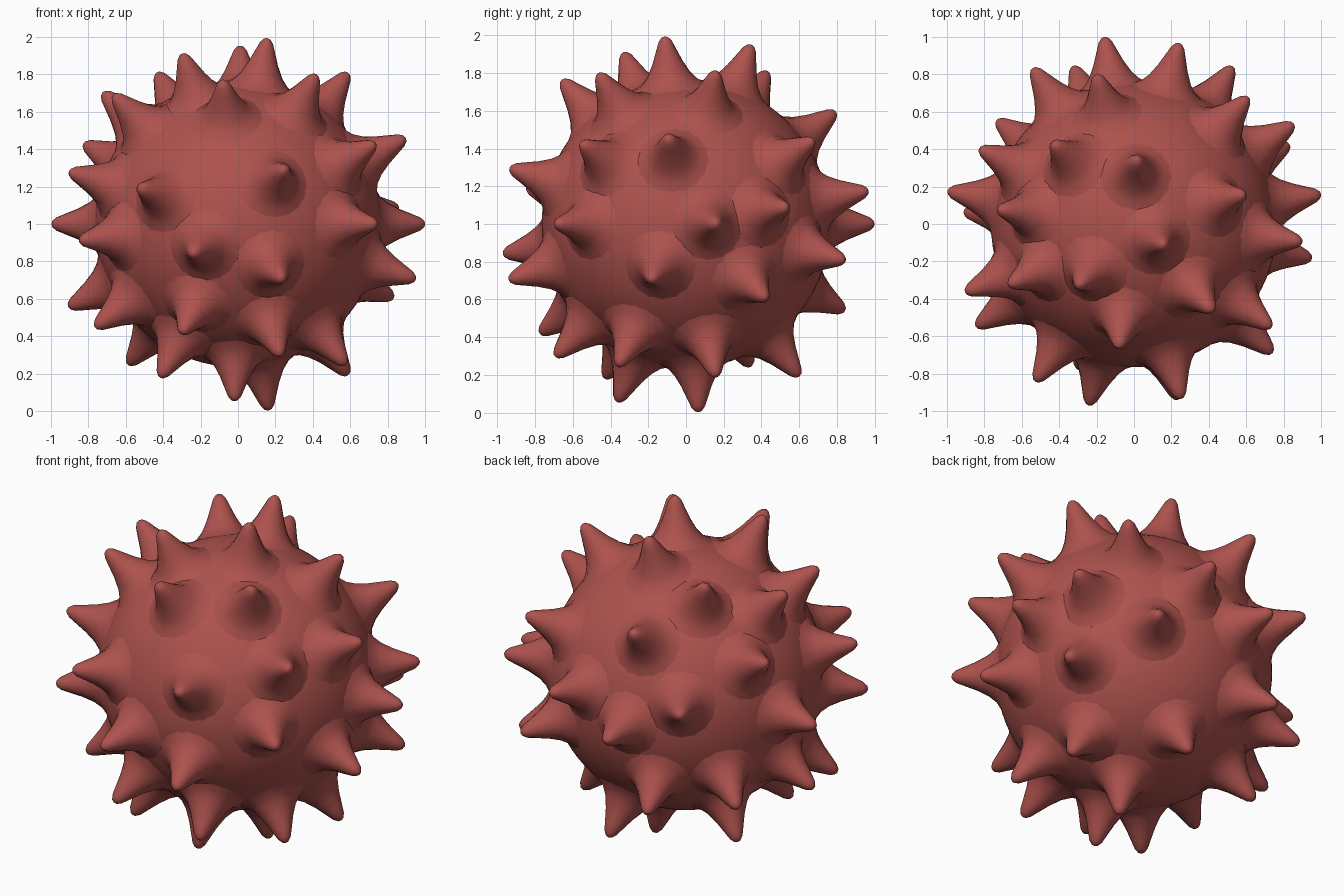
import bpy
import bmesh
from math import radians, cos, sin, pi
from mathutils import Vector

default_cube = bpy.data.objects.get("Cube")
if default_cube:
    bpy.data.objects.remove(default_cube, do_unlink=True)

CENTRE = Vector((0, 0, 1))
BODY_RADIUS = 0.765

# Single brick red colour
red = bpy.data.materials.new("brick_red")
red.use_nodes = True
colour = (0.42, 0.085, 0.075, 1)
red.diffuse_color = colour
shader = next(n for n in red.node_tree.nodes if n.type == "BSDF_PRINCIPLED")
shader.inputs["Base Color"].default_value = colour
shader.inputs["Roughness"].default_value = 0.7


def finish_mesh(bm, name):
    """Turn a bmesh into a smooth, coloured mesh."""
    bmesh.ops.recalc_face_normals(bm, faces=bm.faces)
    for face in bm.faces:
        face.smooth = True
    mesh = bpy.data.meshes.new(name)
    bm.to_mesh(mesh)
    bm.free()
    mesh.materials.append(red)
    return mesh


def place(name, mesh):
    obj = bpy.data.objects.new(name, mesh)
    obj.location = CENTRE
    bpy.context.collection.objects.link(obj)
    return obj


def spike_mesh(profile, sides=16):
    """Lathe a flared spike around z; its origin is the centre of the body."""
    bm = bmesh.new()
    verts = [bm.verts.new((radius, 0, height)) for radius, height in profile]
    edges = [bm.edges.new(pair) for pair in zip(verts, verts[1:])]
    bmesh.ops.spin(bm, geom=verts + edges, cent=(0, 0, 0), axis=(0, 0, 1),
                   angle=2 * pi, steps=sides, use_merge=True)
    bmesh.ops.remove_doubles(bm, verts=bm.verts, dist=0.0005)
    return finish_mesh(bm, "spike")


# Round body
body_bm = bmesh.new()
bmesh.ops.create_icosphere(body_bm, subdivisions=5, radius=BODY_RADIUS)
place("body", finish_mesh(body_bm, "body"))

# Spike outline: wide foot that melts into the body, rounded tip
spike = spike_mesh([(0.2, 0.735), (0.15, 0.765), (0.115, 0.807), (0.082, 0.87),
                    (0.054, 0.94), (0.036, 0.985), (0.018, 1.007), (0, 1.013)])

# Spike directions in degrees: (azimuth from +x, elevation)
directions = {
    "top_spike": [
        (-36, 79), (88, 70), (-132, 64), (-48, 52), (15, 53), (135, 53),
        (-97, 49), (174, 44), (-154, 43), (104, 36)],
    "upper_spike": [
        (-6, 27), (-37, 25), (-75, 17), (-122, 11), (154, 25), (-158, 16),
        (48, 26), (76, 10), (123, 11), (32, 5)],
    "middle_spike": [
        (170, 0), (-147, -5), (-104, -9), (-43, 0), (9, 0), (99, 0), (58, -11)],
    "lower_spike": [
        (-76, -17), (-11, -17), (27, -23), (176, -26), (-154, -33),
        (-111, -35), (111, -27), (143, -25)],
    "bottom_spike": [
        (150, -48), (-134, -54), (-93, -69), (22, -80), (-72, -44),
        (15, -53), (-32, -48), (80, -53)],
}

for name, angles in directions.items():
    for azimuth, elevation in angles:
        a, e = radians(azimuth), radians(elevation)
        aim = Vector((cos(e) * cos(a), cos(e) * sin(a), sin(e)))
        obj = place(name, spike)
        obj.rotation_euler = aim.to_track_quat("Z", "Y").to_euler()
